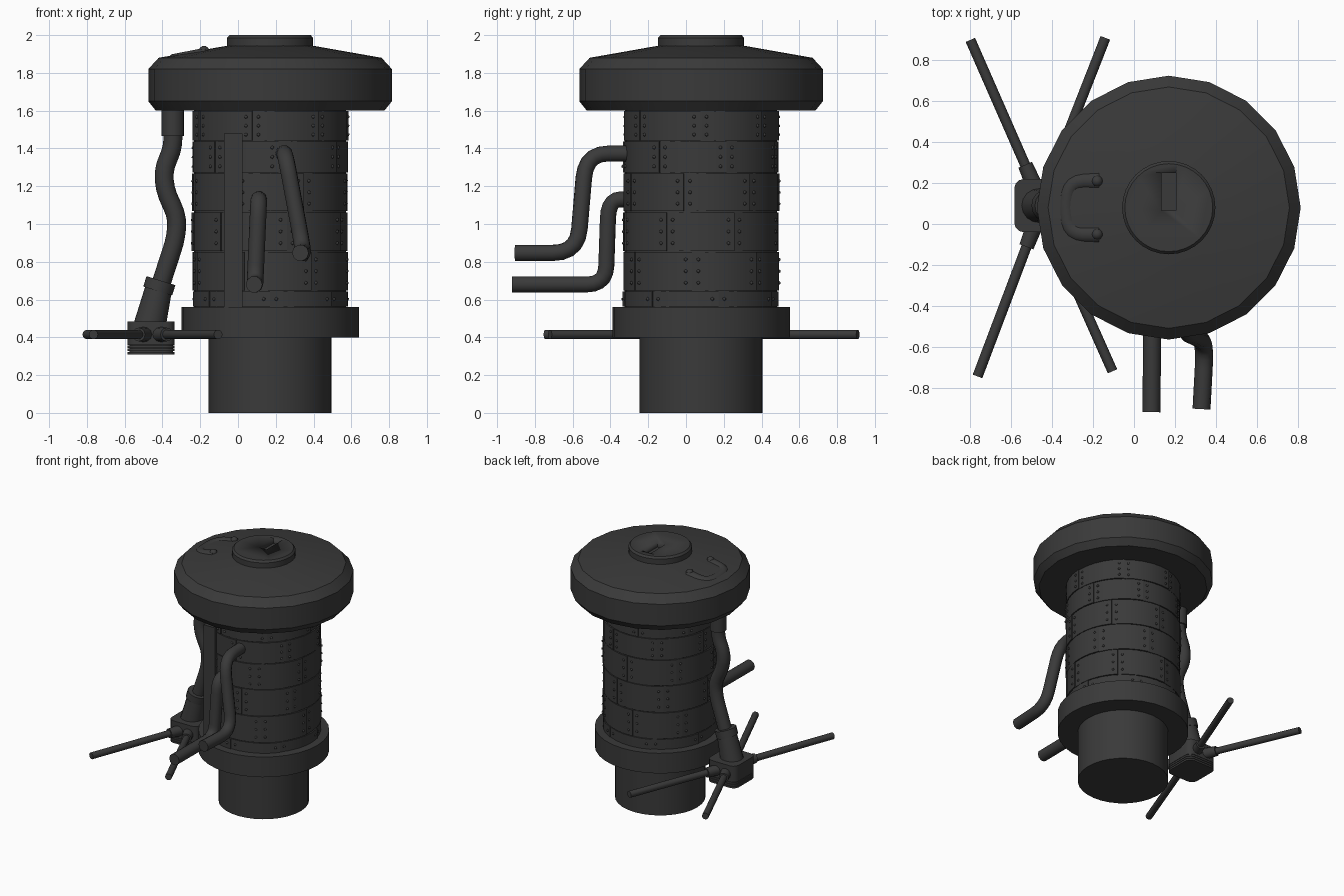
import bpy, bmesh, math
from mathutils import Vector, Matrix

old = bpy.data.objects.get("Cube")
if old:
    bpy.data.objects.remove(old, do_unlink=True)

CX, CY = 0.17, 0.08          # axis of the main column
metal = bpy.data.materials.new("dark_iron")
metal.use_nodes = True
COLOUR = (0.042, 0.042, 0.042, 1)
metal.diffuse_color = COLOUR
metal.node_tree.nodes["Principled BSDF"].inputs["Base Color"].default_value = COLOUR


def select(ob):
    bpy.ops.object.select_all(action='DESELECT')
    ob.select_set(True)
    bpy.context.view_layer.objects.active = ob


def finish(name, bm, angle=35):
    me = bpy.data.meshes.new(name)
    bmesh.ops.recalc_face_normals(bm, faces=bm.faces)
    bm.to_mesh(me)
    bm.free()
    me.materials.append(metal)
    ob = bpy.data.objects.new(name, me)
    bpy.context.collection.objects.link(ob)
    select(ob)
    bpy.ops.object.shade_smooth_by_angle(angle=math.radians(angle))
    return ob


def lathe(name, profile, sides):
    """Closed turned solid about the column axis from (radius, z) pairs."""
    bm = bmesh.new()
    rings = []
    for r, z in profile:
        rings.append([bm.verts.new((CX + r * math.cos(math.tau * i / sides),
                                    CY + r * math.sin(math.tau * i / sides), z))
                      for i in range(sides)])
    for a, b in zip(rings, rings[1:]):
        for i in range(sides):
            j = (i + 1) % sides
            bm.faces.new((a[i], a[j], b[j], b[i]))
    bm.faces.new(rings[0])
    bm.faces.new(rings[-1])
    return finish(name, bm)


def rod(name, p0, p1, r0, r1=None, sides=16):
    """Cylinder or cone between two points."""
    p0, p1 = Vector(p0), Vector(p1)
    d = p1 - p0
    turn = d.to_track_quat('Z', 'Y').to_matrix().to_4x4()
    bm = bmesh.new()
    bmesh.ops.create_cone(bm, cap_ends=True, segments=sides, radius1=r0,
                          radius2=r0 if r1 is None else r1, depth=d.length,
                          matrix=Matrix.Translation((p0 + p1) / 2) @ turn)
    return finish(name, bm)


def box(name, lo, hi, bevel=0.0):
    lo, hi = Vector(lo), Vector(hi)
    bm = bmesh.new()
    bmesh.ops.create_cube(bm, size=1, matrix=Matrix.Translation((lo + hi) / 2)
                          @ Matrix.Diagonal((*(hi - lo), 1)))
    if bevel:
        upright = [e for e in bm.edges
                   if abs(e.verts[0].co.z - e.verts[1].co.z) > 1e-4]
        bmesh.ops.bevel(bm, geom=upright, offset=bevel, segments=3,
                        profile=0.5, affect='EDGES')
    return finish(name, bm)


def pipe(name, corners, radius, cut, steps=5):
    """Tube through corner points, each corner rounded over the cut length."""
    pts = [Vector(c) for c in corners]
    path = [pts[0]]
    for a, b, c in zip(pts, pts[1:], pts[2:]):
        s = b + (a - b).normalized() * min(cut, (a - b).length * 0.48)
        e = b + (c - b).normalized() * min(cut, (c - b).length * 0.48)
        for k in range(steps + 1):
            t = k / steps
            path.append(s * (1 - t) ** 2 + b * 2 * t * (1 - t) + e * t * t)
    path.append(pts[-1])
    cu = bpy.data.curves.new(name, 'CURVE')
    cu.dimensions = '3D'
    cu.bevel_depth = radius
    cu.bevel_resolution = 3
    cu.use_fill_caps = True
    sp = cu.splines.new('POLY')
    sp.points.add(len(path) - 1)
    for p, co in zip(sp.points, path):
        p.co = (*co, 1)
    cu.materials.append(metal)
    ob = bpy.data.objects.new(name, cu)
    bpy.context.collection.objects.link(ob)
    select(ob)
    bpy.ops.object.convert(target='MESH')
    bpy.ops.object.shade_smooth_by_angle(angle=math.radians(40))


# Column: base, flange, core
lathe("base", [(0.325, 0), (0.325, 0.42)], 32)
lathe("flange", [(0.47, 0.4), (0.47, 0.56)], 32)
lathe("column_core", [(0.402, 0.55), (0.402, 1.62)], 40)

# Head with bevelled rim and sloping lid
lathe("head", [(0.605, 1.6), (0.645, 1.65), (0.645, 1.82), (0.59, 1.88),
               (0.22, 1.945)], 20)
cap = lathe("cap", [(0.228, 1.93), (0.228, 1.985), (0.215, 2.0)], 32)
cutter = box("slot_cutter", (0.135, 0.065, 1.96), (0.205, 0.25, 2.1))
cutter.hide_render = True
cutter.hide_set(True)
slot = cap.modifiers.new("slot", 'BOOLEAN')
slot.operation = 'DIFFERENCE'
slot.object = cutter

# Riveted plates in staggered rows
ROWS = [0.56, 0.645, 0.855, 1.065, 1.27, 1.44, 1.6]
PLATES, STEPS = 7, 5
PITCH = math.tau / PLATES


def on_column(angle, radius, z):
    return Vector((CX + radius * math.cos(angle), CY + radius * math.sin(angle), z))


plates, rivets = bmesh.new(), bmesh.new()
for row, (z0, z1) in enumerate(zip(ROWS, ROWS[1:])):
    start = -math.pi / 2 + PITCH * (0.5 * (row % 2) + 0.12 * (row % 3))
    for p in range(PLATES):
        a0 = start + p * PITCH
        cols = []
        for s in range(STEPS + 1):
            a = a0 + PITCH * s / STEPS
            r = 0.408 + 0.007 * s / STEPS
            cols.append([plates.verts.new(on_column(a, rr, z)) for rr, z in
                         ((0.395, z0 + 0.003), (r, z0 + 0.003),
                          (r, z1 - 0.003), (0.395, z1 - 0.003))])
        for a, b in zip(cols, cols[1:]):
            for k in range(3):
                plates.faces.new((a[k], b[k], b[k + 1], a[k + 1]))
        plates.faces.new(cols[0])
        plates.faces.new(cols[-1])
        count = 3 if z1 - z0 > 0.1 else 1
        for edge, r in ((0.09, 0.407), (0.91, 0.413)):
            for k in range(count):
                z = z0 + (z1 - z0) * (k + 0.7) / (count + 0.4)
                bmesh.ops.create_icosphere(
                    rivets, subdivisions=1, radius=0.01,
                    matrix=Matrix.Translation(on_column(a0 + edge * PITCH, r, z)))
finish("column_plates", plates)
finish("rivets", rivets, 60)

# Strip and pipes on the front
box("front_strip", (-0.075, -0.325, 0.56), (0.025, -0.2, 1.48))
pipe("upper_pipe", [(0.24, -0.28, 1.373), (0.25, -0.53, 1.373),
                    (0.348, -0.575, 0.847), (0.33, -0.905, 0.847)], 0.044, 0.13)
pipe("lower_pipe", [(0.11, -0.28, 1.13), (0.11, -0.41, 1.13),
                    (0.09, -0.425, 0.68), (0.085, -0.92, 0.68)], 0.044, 0.1)

# Side hose with sleeve and nozzle
HY = 0.09
rod("hose_sleeve", (-0.345, HY, 1.465), (-0.345, HY, 1.62), 0.06)
pipe("hose", [(x, HY, z) for x, z in
              ((-0.345, 1.5), (-0.345, 1.4), (-0.395, 1.29), (-0.385, 1.17),
               (-0.32, 1.04), (-0.33, 0.92), (-0.37, 0.8), (-0.415, 0.66))],
     0.05, 0.1, 3)
rod("nozzle_collar", (-0.425, HY, 0.645), (-0.408, HY, 0.7), 0.08)
rod("nozzle", (-0.468, HY, 0.46), (-0.422, HY, 0.65), 0.085, 0.072)

# Ridged clamp block
BX = -0.46
box("clamp_block", (BX - 0.125, HY - 0.13, 0.36), (BX + 0.125, HY + 0.13, 0.485), 0.045)
for k in range(3):
    z = 0.31 + 0.017 * k
    box("clamp_ridge", (BX - 0.125, HY - 0.13, z), (BX + 0.125, HY + 0.13, z + 0.013), 0.045)
box("clamp_core", (BX - 0.115, HY - 0.12, 0.315), (BX + 0.115, HY + 0.12, 0.4), 0.045)

# Four spokes with sockets
for end in ((-0.8, 0.9), (-0.14, 0.91), (-0.765, -0.745), (-0.105, -0.72)):
    tip = Vector((*end, 0.415))
    side = 1 if end[1] > 0 else -1
    root = Vector((-0.48 if end[0] < -0.5 else -0.43, HY + 0.08 * side, 0.415))
    out = (tip - root).normalized()
    rod("spoke_socket", root, root + out * 0.13, 0.042, 0.036, 12)
    rod("spoke", root, tip, 0.025, sides=12)

# Curved handle half sunk into the lid
pipe("lid_handle", [(-0.165, 0.21, 1.888), (-0.31, 0.21, 1.86),
                    (-0.335, 0.08, 1.855), (-0.31, -0.05, 1.86),
                    (-0.165, -0.05, 1.888)], 0.048, 0.09, 4)
for y in (0.21, -0.05):
    stud = bmesh.new()
    bmesh.ops.create_uvsphere(stud, u_segments=12, v_segments=8, radius=0.028,
                              matrix=Matrix.Translation((-0.18, y, 1.915)))
    finish("handle_stud", stud, 60)
